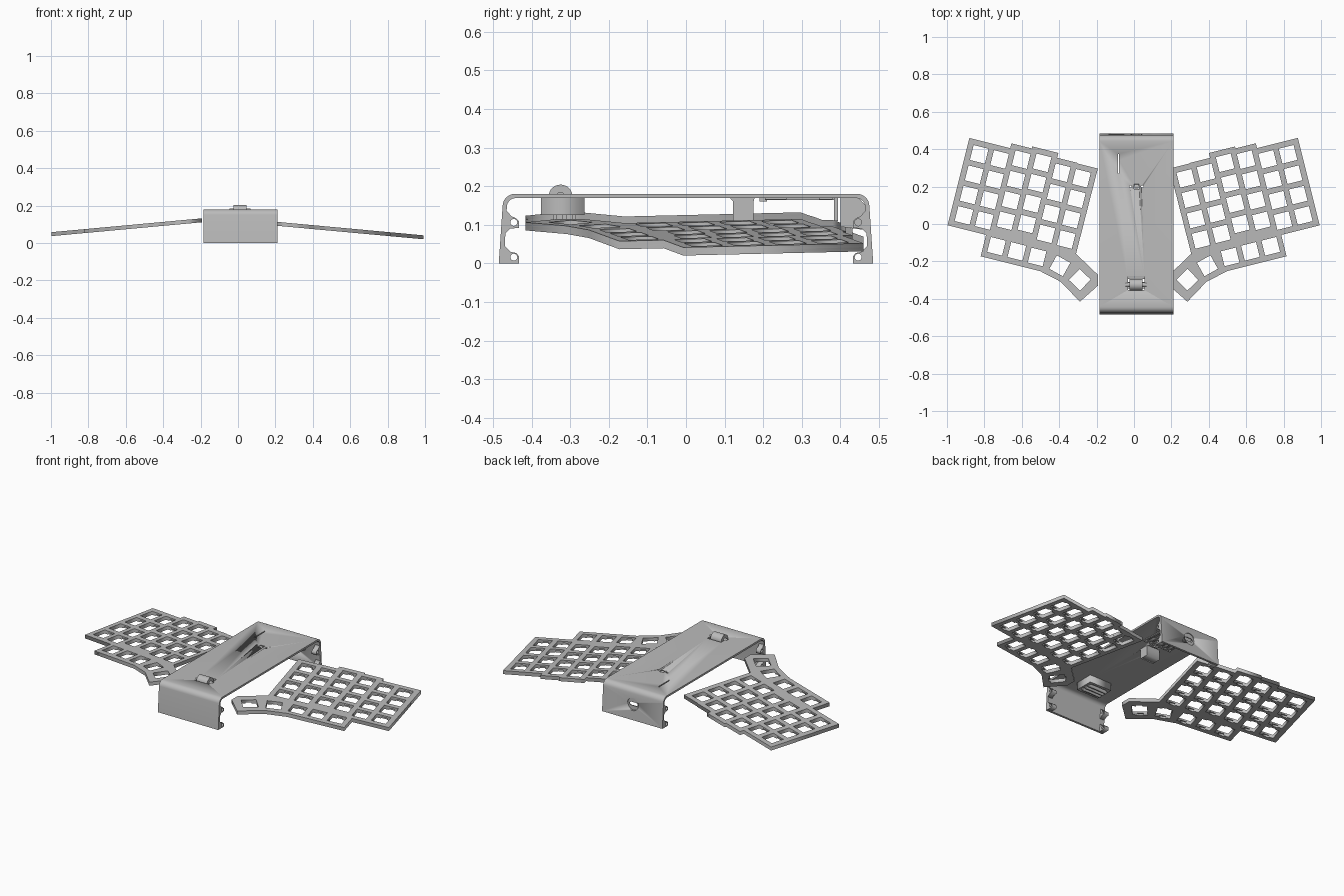
import bpy, bmesh, math
from math import sin, cos, pi

if "Cube" in bpy.data.objects:
    bpy.data.objects.remove(bpy.data.objects["Cube"])

grey = bpy.data.materials.new("mid_grey")
grey.diffuse_color = (0.5, 0.5, 0.5, 1)
grey.use_nodes = True
grey.node_tree.nodes["Principled BSDF"].inputs["Base Color"].default_value = grey.diffuse_color


def prism(name, loops, depth, place):
    """Fill flat loops (inner loops become holes), thicken, then map each point."""
    cu = bpy.data.curves.new(name, 'CURVE')
    cu.dimensions, cu.fill_mode, cu.extrude = '2D', 'BOTH', depth / 2
    for loop in loops:
        sp = cu.splines.new('POLY')
        sp.points.add(len(loop) - 1)
        for p, (a, b) in zip(sp.points, loop):
            p.co = (a, b, 0, 1)
        sp.use_cyclic_u = True
    tmp = bpy.data.objects.new(name + "_curve", cu)
    bpy.context.collection.objects.link(tmp)
    bpy.context.view_layer.update()
    me = bpy.data.meshes.new_from_object(
        tmp.evaluated_get(bpy.context.evaluated_depsgraph_get()))
    bpy.data.objects.remove(tmp)
    bm = bmesh.new()
    bm.from_mesh(me)
    for v in bm.verts:
        v.co = place(*v.co)
    bmesh.ops.remove_doubles(bm, verts=bm.verts, dist=1e-5)
    bmesh.ops.recalc_face_normals(bm, faces=bm.faces)
    bm.to_mesh(me)
    bm.free()
    me.materials.clear()
    me.materials.append(grey)
    ob = bpy.data.objects.new(name, me)
    bpy.context.collection.objects.link(ob)
    return ob


def along_x(name, loops, x0, x1):
    """Extrude (y, z) loops from x0 to x1."""
    mid = (x0 + x1) / 2
    return prism(name, loops, x1 - x0, lambda a, b, c: (mid + c, a, b))


def box(name, x0, x1, y0, y1, z0, z1):
    return along_x(name, [[(y0, z0), (y1, z0), (y1, z1), (y0, z1)]], x0, x1)


def arc(cx, cy, r, a0, a1, n):
    return [(cx + r * cos(math.radians(a0 + (a1 - a0) * i / n)),
             cy + r * sin(math.radians(a0 + (a1 - a0) * i / n))) for i in range(n + 1)]


def circle(cx, cy, r, n=24):
    return arc(cx, cy, r, 0, 360, n)[:-1]


def cut(target, cutter):
    m = target.modifiers.new("cut", 'BOOLEAN')
    m.object, m.solver = cutter, 'EXACT'
    cutter.hide_render = True
    cutter.hide_viewport = True


# ---- Key plates: staggered 6 x 4 grid plus a fanned thumb row ----
S, PITCH, HALF = 187, 21, 7.7
STAGGER = (0, 0, -5, -7, -2, -1.5)
keys = [(13.5 + PITCH * c, 13.5 + PITCH * r + s, 0)
        for c, s in enumerate(STAGGER) for r in range(4)]
keys += [(52.5, 98.5, 0), (73.5, 98.5, 0), (94.5, 99, 0), (118.7, 102.1, 15), (141.5, 110.8, 30)]
outline = [(0, 0), (42, 0), (42, -5), (63, -5), (63, -7), (90, -7), (90, -2), (111, -2),
           (111, -1.5), (132, -1.5), (131.5, 86.5), (157.7, 101.5), (160.4, 112.2),
           (146.9, 132.1), (123.6, 117.4), (100.6, 112), (39.6, 112), (39.6, 90), (0, 90)]


def key_hole(u, v, deg, shape):
    a = math.radians(deg)
    return [(u + x * cos(a) - y * sin(a), v + x * sin(a) + y * cos(a)) for x, y in shape]


H, T, W = HALF, HALF + 1.3, 3.2
square = [(-H, -H), (H, -H), (H, H), (-H, H)]
clipped = [(-H, -H), (-W, -H), (-W, -T), (W, -T), (W, -H), (H, -H),
           (H, H), (W, H), (W, T), (-W, T), (-W, H), (-H, H)]


def plate(name, side, edge_z):
    # an upper layer with square holes over a lower layer with clip notches
    for label, shape, top, depth in (("top", square, 0, 0.010), ("base", clipped, 0.010, 0.011)):
        def place(u, v, w):
            x = -0.88 + (0.97 * u - 0.2425 * v) / S
            y = 0.46 - (0.2425 * u + 0.97 * v) / S
            z = edge_z + 0.092 * (1 + x) - top - depth / 2 + w
            return (x if side < 0 else -0.004 - x, y, z)
        prism(f"{name}_{label}", [outline] + [key_hole(*k, shape) for k in keys], depth, place)


plate("left_key_plate", -1, 0.058)
plate("right_key_plate", 1, 0.041)

# ---- Centre bridge: bent shell with rounded shoulders ----
X0, X1 = -0.185, 0.21
half_out = [(0.485, 0)] + arc(0.443, 0.148, 0.032, 5, 90, 8)
half_in = [(0.472, 0)] + arc(0.441, 0.146, 0.023, 5, 90, 8)
profile = (half_out + [(-y, z) for y, z in reversed(half_out)]
           + [(-y, z) for y, z in half_in] + list(reversed(half_in)))
shell = along_x("bridge_shell", [profile], X0, X1)

# wheel slot, slit and small button openings in the roof
cut(shell, box("wheel_slot_cutter", -0.033, 0.056, -0.353, -0.28, 0.16, 0.19))
cut(shell, box("slit_cutter", -0.086, -0.080, 0.27, 0.375, 0.16, 0.19))
cut(shell, box("button_cutter", -0.001, 0.027, 0.186, 0.214, 0.16, 0.19))
for i, x in enumerate((-0.018, 0.044)):
    cut(shell, prism(f"pin_hole_cutter_{i}", [circle(x, 0.2, 0.006, 12)], 0.03,
                     lambda a, b, c: (a, b, 0.175 + c)))
box("reset_button", 0.003, 0.023, 0.19, 0.21, 0.16, 0.179)

# round recess and oval port in the back wall
cut(shell, prism("port_recess_cutter", [circle(0.013, 0.09, 0.036, 32)], 0.03,
                 lambda a, b, c: (a, 0.487 + c, b)))
oval = arc(0.029, 0.09, 0.010, -90, 90, 8) + arc(-0.003, 0.09, 0.010, 90, 270, 8)
cut(shell, prism("port_slot_cutter", [oval], 0.1, lambda a, b, c: (a, 0.48 + c, b)))

# ---- Screw lugs at all four ends, upper and lower ----
for sy, yn in ((-1, "front"), (1, "back")):
    for x0, x1, xn in ((X0, X0 + 0.03, "left"), (X1 - 0.03, X1, "right")):
        low = [(0.475, 0), (0.432, 0), (0.432, 0.018), (0.440, 0.027), (0.455, 0.030), (0.472, 0.048)]
        high = [(0.470, 0.075), (0.455, 0.090), (0.432, 0.092), (0.432, 0.108),
                (0.442, 0.118), (0.452, 0.122), (0.466, 0.138)]
        for zn, pts, hz in (("lower", low, 0.016), ("upper", high, 0.106)):
            loop = [(sy * y, z) for y, z in pts]
            along_x(f"{yn}_{xn}_{zn}_screw_lug", [loop, circle(sy * 0.446, hz, 0.009, 16)], x0, x1)

# ---- Scroll wheel with its open holder ----
wheel = along_x("scroll_wheel", [circle(-0.325, 0.173, 0.031, 32)], -0.025, 0.046)
along_x("wheel_axle", [circle(-0.325, 0.173, 0.012, 16)], -0.045, 0.066)
prism("wheel_holder", [[(-0.06, -0.375), (0.085, -0.375), (0.085, -0.263), (-0.06, -0.263)],
                       [(-0.04, -0.36), (0.065, -0.36), (0.065, -0.278), (-0.04, -0.278)]],
      0.047, lambda a, b, c: (a, b, 0.149 + c))
for i in range(3):
    box(f"holder_pin_{i}", -0.05, 0.075, -0.345 + 0.025 * i, -0.335 + 0.025 * i, 0.112, 0.13)

# ---- Board tray under the rear of the roof ----
along_x("button_bracket", [[(0.122, 0.110), (0.175, 0.110), (0.175, 0.160), (0.178, 0.172),
                            (0.112, 0.172), (0.122, 0.160)]], -0.03, 0.056)
for i in range(6):
    x = -0.075 + 0.033 * i
    box(f"tray_rail_{i}", x, x + 0.012, 0.205, 0.385, 0.164, 0.172)
for n, y0, y1 in (("front", 0.205, 0.26), ("rear", 0.345, 0.38)):
    box(f"tray_{n}_pad", -0.08, 0.106, y0, y1, 0.165, 0.172)
box("tray_back_stop", -0.08, 0.106, 0.383, 0.394, 0.11, 0.172)
for i, x in enumerate((-0.09, 0.09)):
    along_x(f"port_gusset_{i}", [[(0.40, 0.172), (0.40, 0.095), (0.474, 0.085), (0.470, 0.145),
                                  (0.445, 0.172)]], x, x + 0.026)

# ---- Smooth only the rounded parts ----
bpy.ops.object.select_all(action='DESELECT')
for ob in (shell, wheel):
    ob.select_set(True)
bpy.context.view_layer.objects.active = shell
bpy.ops.object.shade_smooth_by_angle(angle=math.radians(30))
